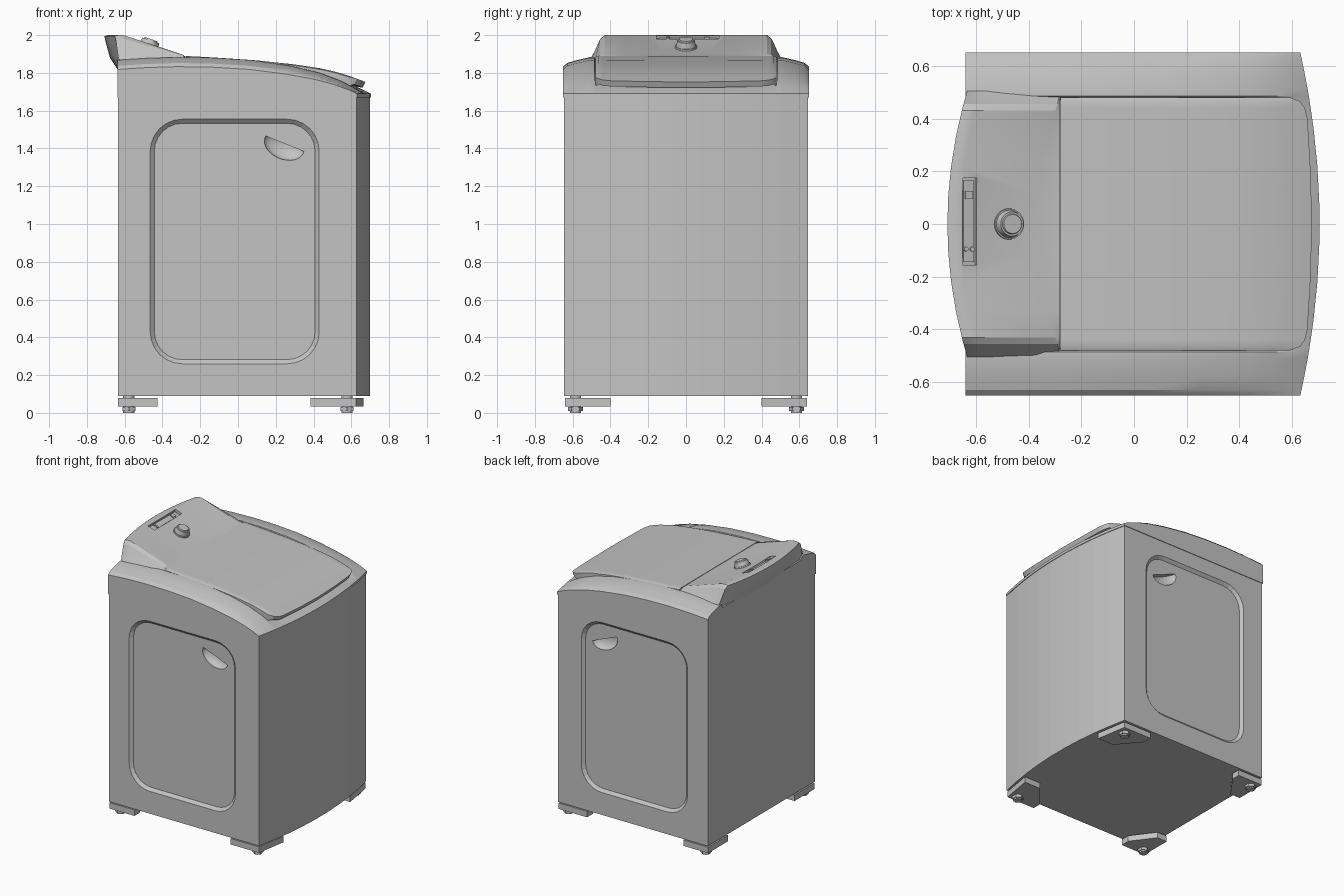
import bpy, bmesh, math
from mathutils import Matrix, Vector

cube = bpy.data.objects.get("Cube")
if cube:
    bpy.data.objects.remove(cube, do_unlink=True)

grey = bpy.data.materials.new("appliance_grey")
grey.use_nodes = True
grey.diffuse_color = (0.55, 0.55, 0.55, 1)
grey.node_tree.nodes["Principled BSDF"].inputs["Base Color"].default_value = (0.55, 0.55, 0.55, 1)


def finish(name, bm, smooth=False):
    bmesh.ops.recalc_face_normals(bm, faces=bm.faces)
    mesh = bpy.data.meshes.new(name)
    bm.to_mesh(mesh)
    bm.free()
    mesh.materials.append(grey)
    obj = bpy.data.objects.new(name, mesh)
    bpy.context.collection.objects.link(obj)
    if smooth:
        smooth_shade(obj)
    return obj


def smooth_shade(obj):
    bpy.ops.object.select_all(action='DESELECT')
    obj.select_set(True)
    bpy.context.view_layer.objects.active = obj
    bpy.ops.object.shade_smooth_by_angle(angle=math.radians(25))


def loft(name, sections, smooth=False):
    """Skin closed sections of equal length and cap both ends."""
    bm = bmesh.new()
    rows = [[bm.verts.new(p) for p in s] for s in sections]
    n = len(rows[0])
    for a, b in zip(rows, rows[1:]):
        for i in range(n):
            j = (i + 1) % n
            bm.faces.new((a[i], a[j], b[j], b[i]))
    bm.faces.new(rows[0])
    bm.faces.new(rows[-1])
    return finish(name, bm, smooth)


def cylinder(name, loc, r1, r2, height, tilt=0, sides=24):
    bm = bmesh.new()
    m = Matrix.Translation(loc) @ Matrix.Rotation(tilt, 4, 'Y') @ Matrix.Translation((0, 0, height / 2))
    bmesh.ops.create_cone(bm, cap_ends=True, segments=sides, radius1=r1, radius2=r2, depth=height, matrix=m)
    return finish(name, bm, True)


def box(name, loc, size, tilt=0):
    bm = bmesh.new()
    m = Matrix.Translation(loc) @ Matrix.Rotation(tilt, 4, 'Y') @ Matrix.Diagonal((*size, 1))
    bmesh.ops.create_cube(bm, size=1, matrix=m)
    return finish(name, bm)


def cut(obj, cutter):
    cutter.hide_render = True
    mod = obj.modifiers.new("cut", 'BOOLEAN')
    mod.object, mod.solver = cutter, 'EXACT'
    bpy.context.view_layer.update()
    result = bpy.data.meshes.new_from_object(obj.evaluated_get(bpy.context.evaluated_depsgraph_get()))
    obj.modifiers.clear()
    obj.data = result
    bpy.data.objects.remove(cutter, do_unlink=True)


def interp(table, x):
    for (x0, z0), (x1, z1) in zip(table, table[1:]):
        if x <= x1:
            return z0 + (z1 - z0) * (x - x0) / (x1 - x0)
    return table[-1][1]


def mirrored(half):
    return [-y for y in half] + [y for y in reversed(half) if y]


BACK, SIDE, SEAM = -0.635, 0.645, 1.675


def front_x(y):
    return 0.70 - 0.072 * (y / SIDE) ** 2


# Cabinet with a bowed front
cabinet = loft("cabinet", [
    [(BACK, y, 0.09), (BACK, y, SEAM), (front_x(y), y, SEAM), (front_x(y), y, 0.09)]
    for y in mirrored([SIDE, 0.5, 0.36, 0.22, 0.075])])


# Recessed side panels, each with a scooped grip
def round_rect(y, grow):
    pts = []
    r = 0.17 + grow
    for k, (cx, cz) in enumerate(((0.26, 1.385), (-0.295, 1.385), (-0.295, 0.43), (0.26, 0.43))):
        for i in range(7):
            a = math.radians(90 * k + 15 * i)
            pts.append((cx + r * math.cos(a), y, cz + r * math.sin(a)))
    return pts


for s in (-1, 1):
    cut(cabinet, loft("panel_cutter", [round_rect(s * 0.67, 0), round_rect(s * SIDE, 0),
                                       round_rect(s * 0.625, -0.022)]))
    bm = bmesh.new()
    bmesh.ops.create_uvsphere(bm, u_segments=24, v_segments=16, radius=1)
    bmesh.ops.bisect_plane(bm, geom=bm.verts[:] + bm.edges[:] + bm.faces[:], dist=1e-4,
                           plane_co=(0, 0, 0.1), plane_no=(0, 0, 1), clear_outer=True)
    bmesh.ops.holes_fill(bm, edges=[e for e in bm.edges if e.is_boundary])
    bm.transform(Matrix.Translation((0.245, s * 0.625, 1.418)) @ Matrix.Rotation(math.radians(22), 4, 'Y')
                 @ Matrix.Diagonal((0.11, 0.05, 0.075, 1)))
    cut(cabinet, finish("grip_cutter", bm))

# Top cover with rounded side rails
rail = [(0, 1.83), (0.12, 1.84), (0.25, 1.845), (0.4, 1.842), (0.55, 1.83), (0.7, 1.805),
        (0.82, 1.775), (0.9, 1.745), (0.96, 1.715), (1, 1.69)]
rise = [(0, 0.012), (0.47, 0.012), (0.485, 0.038), (0.51, 0.038), (0.58, 0.022), (0.63, 0.007), (0.65, -0.012)]


def cover_section(y):
    xf = front_x(y) + 0.004
    xb = BACK - 0.004
    top = [(xb + (xf - xb) * t, y, z + interp(rise, abs(y)) * (1 - t ** 6)) for t, z in rail]
    return [(xb, y, SEAM - 0.005)] + top + [(xf, y, SEAM - 0.005)]


loft("top_cover", [cover_section(y) for y in
                   mirrored([0.65, 0.642, 0.63, 0.58, 0.51, 0.485, 0.47, 0.36, 0.22, 0.075])], True)

# Lid, curving down to a lip with rounded corners
lid_top = [(-0.28, 1.89), (-0.1, 1.88), (0.1, 1.866), (0.3, 1.845), (0.45, 1.822),
           (0.55, 1.797), (0.62, 1.773), (0.68, 1.75)]
lid_end = [(0, 0.675), (0.2, 0.67), (0.4, 0.658), (0.44, 0.648), (0.465, 0.63), (0.48, 0.59)]


def lid_section(y):
    end = interp(lid_end, abs(y))
    drop = 0.006 if abs(y) > 0.475 else 0
    xs = [-0.278 + (end + 0.278) * i / 12 for i in range(13)]
    upper = [(x, y, interp(lid_top, x) - drop) for x in xs]
    lower = [(x, y, z - 0.03 - 0.02 * (x < 0.6)) for x, _, z in reversed(upper)]
    lower[0] = (end - 0.015, y, lower[0][2])
    return upper + lower


loft("lid", [lid_section(y) for y in mirrored([0.48, 0.465, 0.44, 0.4, 0.2, 0])], True)

# Control console with flared sides, rear overhang and an arched front crease
TILT = math.atan2(0.1, 0.285)
flare = [(0, 1), (0.43, 1), (0.455, 0.85), (0.48, 0.45), (0.505, 0.1)]


def console_section(y):
    h = interp(flare, abs(y))
    xb = -0.708 + 0.06 * (y / 0.45) ** 2
    xa = min(-0.285, -0.375 + 0.095 * (y / 0.48) ** 2)
    prof = [(-0.28, 1.82), (-0.28, 1.888), (xa, 1.899), (xb + 0.05, 1.999), (xb + 0.02, 2.0), (xb, 1.995),
            (xb + 0.008, 1.96), (min(xb + 0.03, -0.63), 1.88), (-0.625, 1.80)]
    return [(x, y, 1.86 + (z - 1.86) * h if z > 1.86 else z) for x, z in prof]


console = loft("console", [console_section(y) for y in
                           mirrored([0.505, 0.48, 0.455, 0.43, 0.33, 0.22, 0.11, 0])])


def on_panel(x, y, lift=0.0):
    return Vector((x + lift * math.sin(TILT), y, 1.899 - (x + 0.375) * math.tan(TILT) + lift))


# Display well with its screen and buttons
cut(console, box("display_cutter", on_panel(-0.624, 0.01), (0.056, 0.33, 0.03), TILT))
smooth_shade(console)
box("display_screen", on_panel(-0.624, 0.01, -0.012), (0.042, 0.31, 0.008), TILT)
box("display_button", on_panel(-0.624, 0.11, -0.006), (0.03, 0.03, 0.01), TILT)
for x in (-0.636, -0.612):
    cylinder("indicator", on_panel(x, -0.095, -0.008), 0.009, 0.009, 0.008, TILT, 12)

# Dial
cylinder("dial_base", on_panel(-0.475, 0, -0.01), 0.06, 0.058, 0.02, TILT, 32)
cylinder("dial", on_panel(-0.475, 0), 0.055, 0.046, 0.04, TILT, 32)
cylinder("dial_cap", on_panel(-0.475, 0, 0.036), 0.04, 0.036, 0.009, TILT, 32)

# Small raised marks on the console
for x, y in ((-0.5, -0.33), (-0.52, -0.32), (-0.5, -0.305)):
    cylinder("panel_mark", on_panel(x, y, -0.003), 0.008, 0.008, 0.005, TILT, 12)
for y in (-0.25, 0.33):
    box("panel_bar", on_panel(-0.5, y), (0.008, 0.05, 0.004), TILT)

# Corner brackets and levelling feet
rear = [(-0.635, 0.64), (-0.425, 0.64), (-0.425, 0.57), (-0.55, 0.40), (-0.635, 0.40)]
front = [(0.625, 0.64), (0.385, 0.64), (0.385, 0.57), (0.53, 0.40), (0.665, 0.40)]
for label, outline, fx in (("rear", rear, -0.578), ("front", front, 0.577)):
    for s, side in ((-1, "right"), (1, "left")):
        loft(f"{label}_{side}_bracket", [[(x, s * y, z) for x, y in outline] for z in (0.035, 0.08)])
        cylinder(f"{label}_{side}_foot", (fx, s * 0.585, 0), 0.03, 0.03, 0.1, 0, 12)
        cylinder(f"{label}_{side}_foot_nut", (fx, s * 0.585, 0.01), 0.04, 0.04, 0.02, 0, 6)
